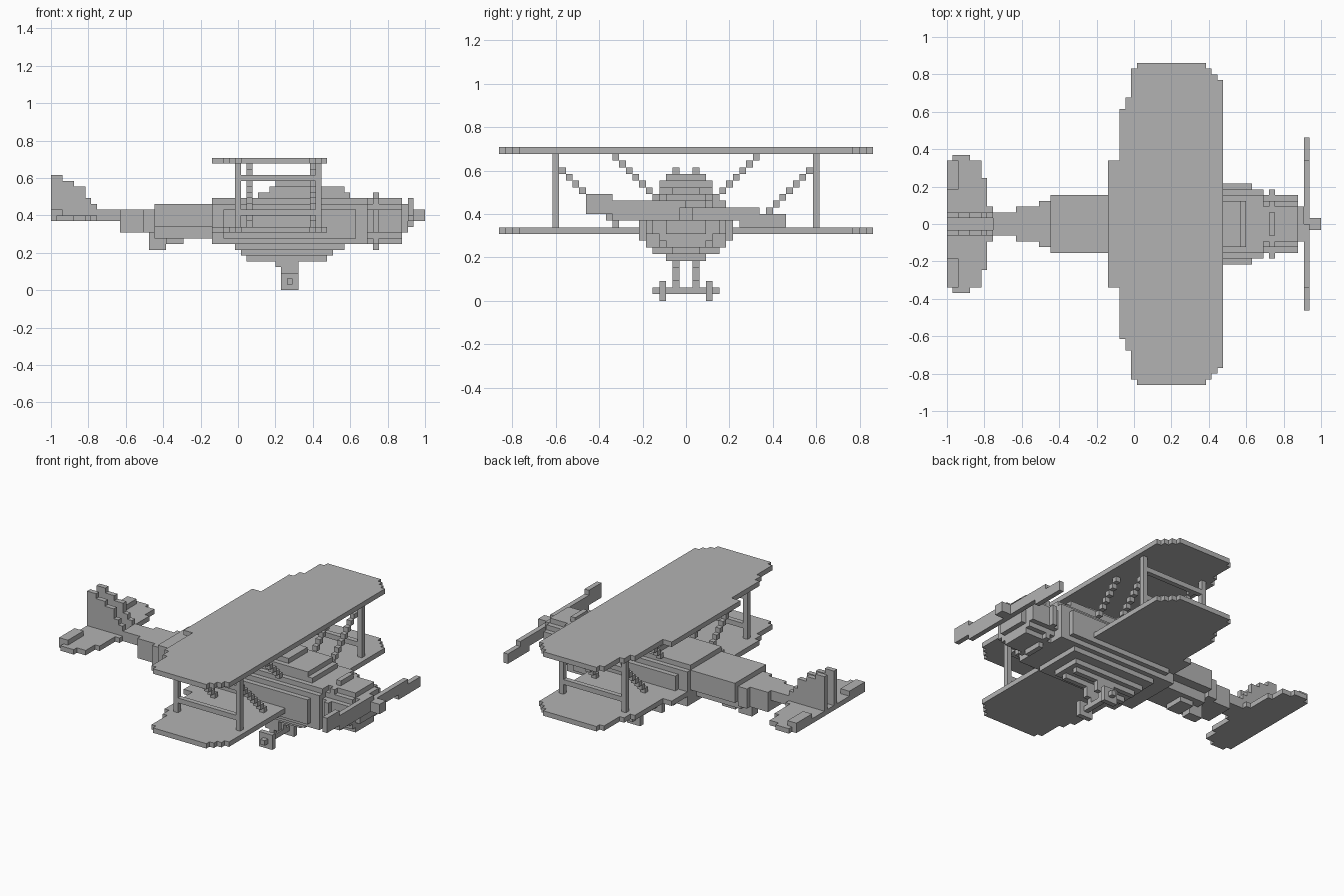
import bpy
import bmesh
from mathutils import Matrix, Vector

# The whole aeroplane sits on a block lattice: x counts from the tail, z from the ground
UNIT = 2 / 65
ORIGIN = Vector((-1, 0, 0))

default_cube = bpy.data.objects.get("Cube")
if default_cube:
    bpy.data.objects.remove(default_cube, do_unlink=True)

grey = bpy.data.materials.new("plain_grey")
grey.use_nodes = True
colour = (0.45, 0.45, 0.45, 1)
grey.diffuse_color = colour
grey.node_tree.nodes["Principled BSDF"].inputs["Base Color"].default_value = colour


def add_box(bm, x, y, z):
    """Add one cuboid given its (low, high) lattice span on each axis."""
    low = Vector((x[0], y[0], z[0])) * UNIT + ORIGIN
    high = Vector((x[1], y[1], z[1])) * UNIT + ORIGIN
    place = Matrix.Translation((low + high) / 2) @ Matrix.Diagonal((high - low).to_4d())
    bmesh.ops.create_cube(bm, size=1, matrix=place)


def make_part(name, boxes, mirrored=False):
    """Build an object from box spans, optionally repeated on the other side."""
    bm = bmesh.new()
    for x, y, z in boxes:
        add_box(bm, x, y, z)
        if mirrored:
            add_box(bm, x, (-y[1], -y[0]), z)
    mesh = bpy.data.meshes.new(name)
    bm.to_mesh(mesh)
    bm.free()
    mesh.materials.append(grey)
    part = bpy.data.objects.new(name, mesh)
    bpy.context.collection.objects.link(part)
    return part


def centred(rows):
    """Turn rows of (x span, half width, z span) into symmetric boxes."""
    return [(x, (-half, half), z) for x, half, z in rows]


def plan_bands(bands, z):
    """Turn (x start, x end, outer y) bands into mirrored flat strips."""
    boxes, inner = [], 0
    for start, end, outer in bands:
        boxes.append(((start, end), (inner, outer), z))
        inner = outer
    return boxes


# Two equal wings with stepped tips
wing_plan = [(28, 48, 11), (30, 48, 20), (31, 48, 22), (32, 48, 25),
             (32, 47, 26), (32, 46, 27), (33, 45, 28)]
for name, level in (("lower_wing", 10), ("upper_wing", 22)):
    make_part(name, plan_bands(wing_plan, (level, level + 1)), mirrored=True)

# Upright struts joined by fore-and-aft rails
outer = (19, 20)
uprights = [((x, x + 1), outer, (11, 22)) for x in (32, 46)]
rails = [((33, 46), outer, (z, z + 1)) for z in (13, 19)]
make_part("wing_struts", uprights + rails, mirrored=True)

# Diagonal braces climbing one block at a time
for name, first, last, rise in (("inner_braces", 4, 10, 11), ("outer_braces", 10, 18, 1)):
    steps = [((x, x + 1), (y, y + 1), (y + rise, y + rise + 1))
             for x in (34, 45) for y in range(first, last + 1)]
    make_part(name, steps, mirrored=True)

# Stacked slabs of the middle fuselage
make_part("fuselage", centred([
    ((33, 49), 3, (6, 7)),
    ((32, 51), 5, (7, 8)),
    ((28, 55), 6, (8, 9)),
    ((30, 53), 7, (9, 14)),
    ((28, 55), 6, (9, 15)),
    ((28, 55), 5, (15, 16)),
]))
make_part("keel_rails", [((34, 48), (1, 2), (5, 6))], mirrored=True)
make_part("cockpit_hump", centred([
    ((36, 52), 4, (16, 17)),
    ((38, 51), 4, (17, 18)),
    ((39, 46), 3, (18, 19)),
]))

# Tapering rear body
make_part("rear_fuselage", centred([
    ((18, 28), 5, (11, 15)),
    ((18, 28), 3, (9, 11)),
    ((20, 23), 2, (8, 9)),
    ((16, 18), 4, (10, 14)),
    ((12, 16), 3, (10, 14)),
    ((8, 12), 2, (12, 14)),
]))
make_part("tail_skid", centred([((17, 20), 1, (7, 10))]))

# Rounded nose, cylinder ring and nose cap
nose = (55, 61)
ring = (56, 57)
make_part("nose", centred([
    (nose, 5, (10, 14)), (nose, 4, (9, 15)), (nose, 3, (8, 16)),
    ((61, 62), 3, (10, 15)),
]))
make_part("engine_ring", centred([
    (ring, 6, (10, 14)), (ring, 4, (8, 16)), (ring, 2, (7, 17)),
]))

# Propeller with oppositely offset blades
disc = (62, 63)
make_part("propeller", [
    (disc, (-15, -11), (13, 16)),
    (disc, (-11, -7), (12, 15)),
    (disc, (-7, 0), (12, 15)),
    (disc, (0, 11), (12, 14)),
    (disc, (8, 15), (11, 13)),
])
make_part("spinner", centred([((63, 65), 1, (12, 14))]))

# Twin stepped fins with a gap between them
fin_steps = [(0, 2, 20), (2, 4, 19), (4, 6, 18), (6, 7, 16), (7, 8, 15), (8, 10, 14)]
make_part("tail_fins", [((a, b), (1, 2), (12, top)) for a, b, top in fin_steps], mirrored=True)

# Tailplane with raised trailing tabs
tail_plan = [(0, 8, 3), (0, 7, 8), (0, 6, 11), (1, 4, 12)]
make_part("tailplane", plan_bands(tail_plan, (12, 13)), mirrored=True)
make_part("elevator_tabs", [((0, 2), (6, 11), (13, 14))], mirrored=True)

# Undercarriage
make_part("landing_legs", [
    ((39, 43), (1, 2), (4, 5)),
    ((40, 43), (1, 2), (3, 4)),
    ((41, 42), (1, 2), (1, 3)),
], mirrored=True)
make_part("wheel_axle", centred([((41, 42), 5, (1, 2))]))
make_part("wheels", [((40, 43), (3, 4), (0, 3))], mirrored=True)
